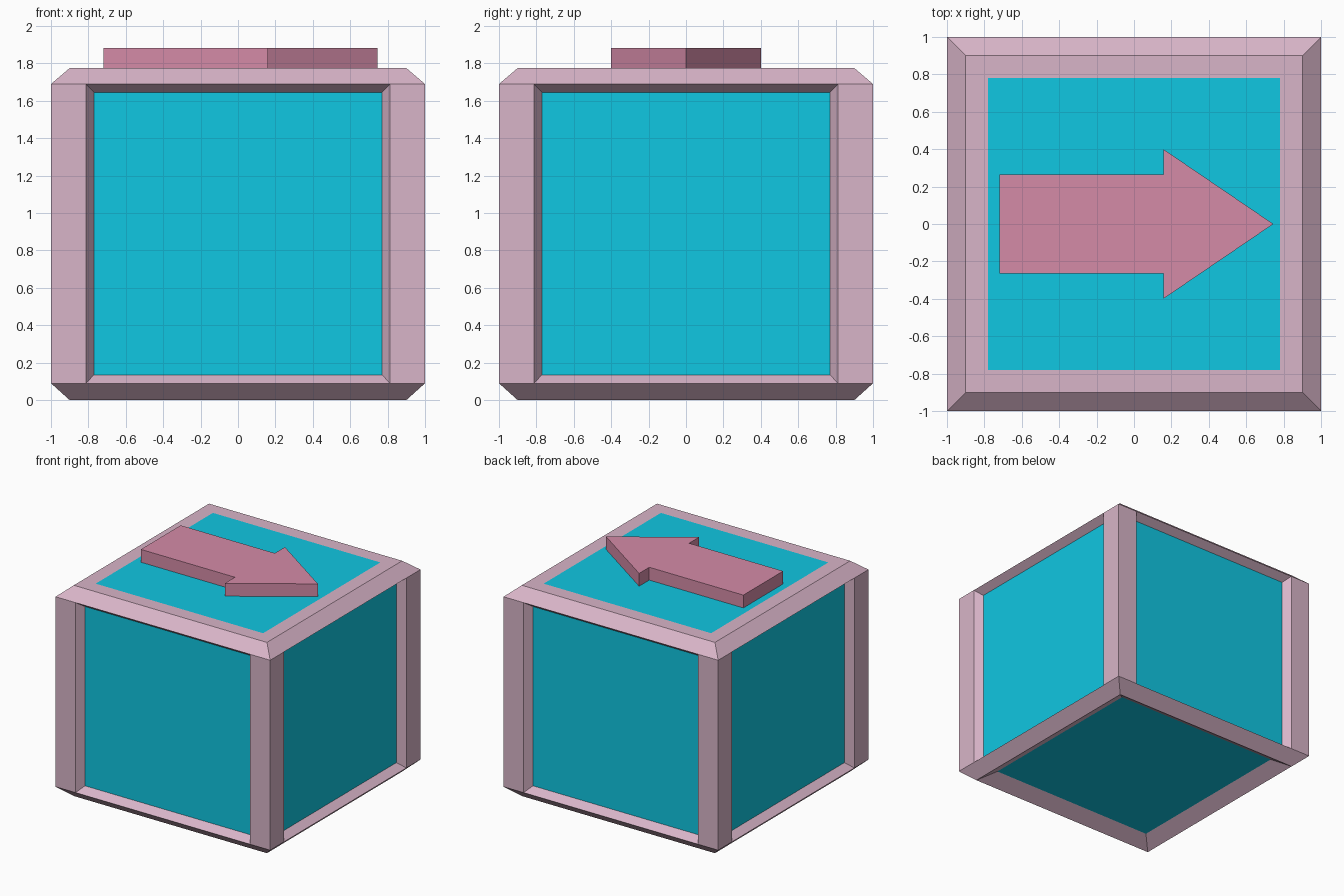
import bpy, bmesh
from math import pi
from mathutils import Matrix, Vector

if "Cube" in bpy.data.objects:
    bpy.data.objects.remove(bpy.data.objects["Cube"])


def material(name, color):
    m = bpy.data.materials.new(name)
    m.diffuse_color = (*color, 1)
    m.use_nodes = True
    m.node_tree.nodes["Principled BSDF"].inputs["Base Color"].default_value = m.diffuse_color
    return m


FRAME = material("pale_pink", (0.69, 0.46, 0.58))
PANEL = material("cyan", (0.005, 0.57, 0.76))
ARROW = material("rose", (0.66, 0.26, 0.39))


def finish(bm, name, *mats):
    bmesh.ops.remove_doubles(bm, verts=bm.verts, dist=1e-4)
    bmesh.ops.recalc_face_normals(bm, faces=bm.faces)
    mesh = bpy.data.meshes.new(name)
    bm.to_mesh(mesh)
    bm.free()
    for m in mats:
        mesh.materials.append(m)
    obj = bpy.data.objects.new(name, mesh)
    bpy.context.collection.objects.link(obj)


def face(bm, pts, mat=0):
    bm.faces.new([bm.verts.new(p) for p in pts]).material_index = mat


def square(r, z):
    return [Vector(p) for p in ((-r, -r, z), (r, -r, z), (r, r, z), (-r, r, z))]


def side_rect(w, y, z0, z1):
    return [Vector(p) for p in ((-w, y, z0), (w, y, z0), (w, y, z1), (-w, y, z1))]


def border(bm, outer, inner):
    for i in range(4):
        j = (i + 1) % 4
        face(bm, (outer[i], outer[j], inner[j], inner[i]))


Z0, Z1, TOP = 0.09, 1.69, 1.775   # lower and upper bevel edges, top face
EDGE, POST = 0.9, 0.813           # bevelled edge and inner post edge

bm = bmesh.new()
# four sides: corner posts, sloped recess, sunken panel, bevels
for k in range(4):
    rot = Matrix.Rotation(k * pi / 2, 3, 'Z')
    opening = [rot @ p for p in side_rect(POST, -1, Z0, Z1)]
    panel = [rot @ p for p in side_rect(0.77, -0.937, 0.135, 1.645)]
    border(bm, opening, panel)
    face(bm, panel, 1)
    for s in (-1, 1):
        face(bm, [rot @ Vector((x * s, -1, z)) for x, z in
                  ((POST, Z0), (1, Z0), (1, Z1), (POST, Z1))])
    for z, cap in ((Z0, 0), (Z1, TOP)):
        face(bm, [rot @ Vector(p) for p in
                  ((-1, -1, z), (-POST, -1, z), (POST, -1, z), (1, -1, z),
                   (EDGE, -EDGE, cap), (-EDGE, -EDGE, cap))])

# flush top panel and recessed underside panel
for edge_z, panel_z in ((TOP, TOP), (0, 0.073)):
    panel = square(0.78, panel_z)
    border(bm, square(EDGE, edge_z), panel)
    face(bm, panel, 1)
finish(bm, "block_body", FRAME, PANEL)

# raised arrow: upper half of the outline, mirrored over the x axis
half = [(-0.72, 0.265), (0.157, 0.265), (0.157, 0.4)]
outline = half + [(0.745, 0)] + [(x, -y) for x, y in reversed(half)]
bm = bmesh.new()
face(bm, [(x, y, TOP) for x, y in outline])
new = bmesh.ops.extrude_face_region(bm, geom=bm.faces[:], use_keep_orig=True)["geom"]
bmesh.ops.translate(bm, vec=(0, 0, 1.883 - TOP),
                    verts=[v for v in new if isinstance(v, bmesh.types.BMVert)])
finish(bm, "top_arrow", ARROW)
